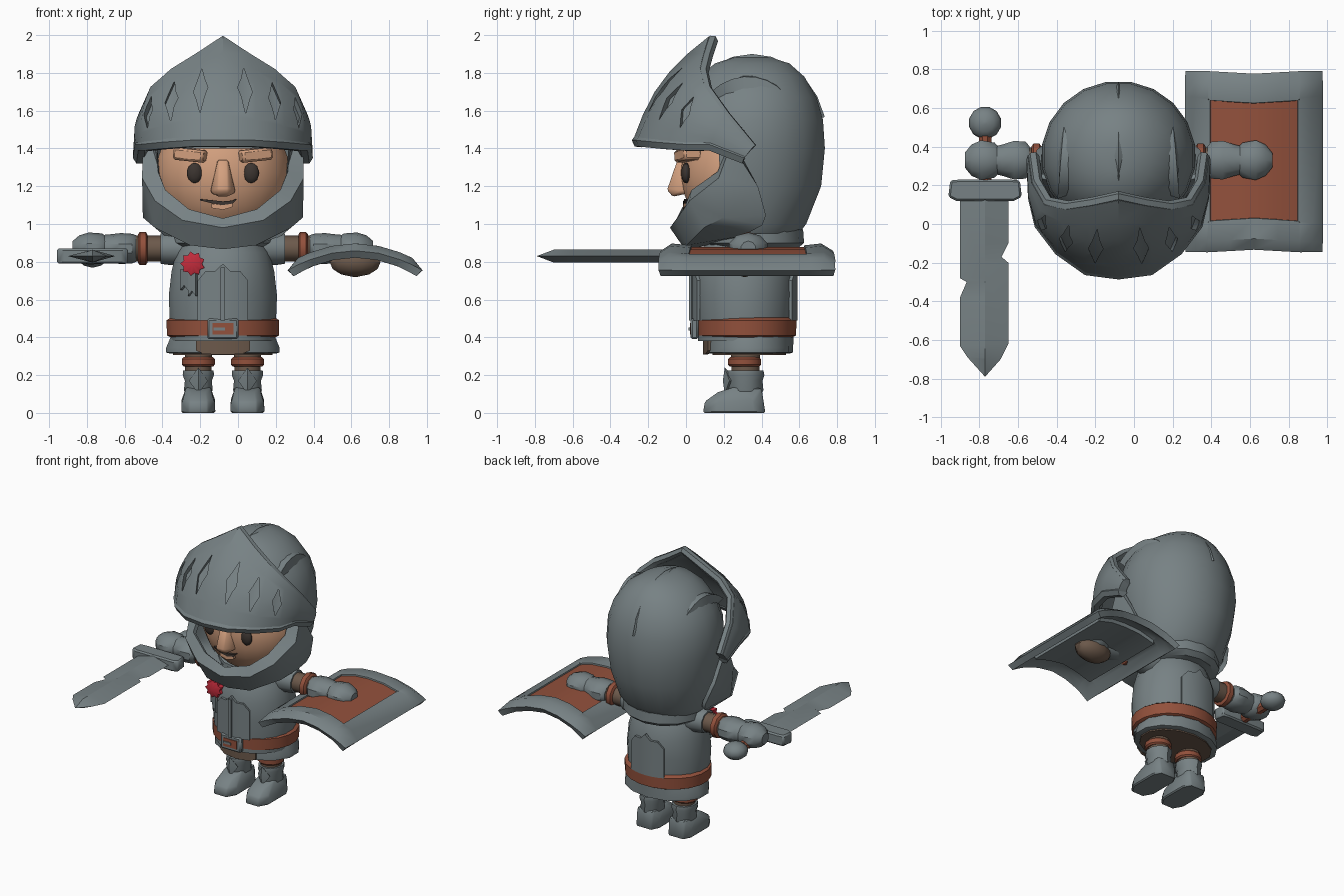
import bpy, bmesh, math
from mathutils import Vector, Matrix

if "Cube" in bpy.data.objects:
    bpy.data.objects.remove(bpy.data.objects["Cube"])

CX = -0.08  # centre line of the figure


def mat(name, rgb):
    m = bpy.data.materials.new(name)
    m.diffuse_color = (*rgb, 1)
    m.use_nodes = True
    m.node_tree.nodes["Principled BSDF"].inputs["Base Color"].default_value = m.diffuse_color
    return m


STEEL = mat("steel grey", (.185, .222, .232))
SKIN = mat("skin", (.65, .35, .21))
RUST = mat("rust leather", (.29, .082, .045))
BROWN = mat("brown cloth", (.15, .10, .07))
DARK = mat("dark eye", (.045, .035, .03))
RED = mat("red ribbon", (.55, .025, .045))


def finish(ob, angle=38):
    """Bake modifiers, then smooth everything below the given angle."""
    dg = bpy.context.evaluated_depsgraph_get()
    me = bpy.data.meshes.new_from_object(ob.evaluated_get(dg))
    name, m = ob.name, ob.data.materials[0]
    bpy.data.objects.remove(ob)
    me.materials.clear()
    me.materials.append(m)
    new = bpy.data.objects.new(name, me)
    bpy.context.collection.objects.link(new)
    me.shade_smooth()
    me.set_sharp_from_angle(angle=math.radians(angle))
    return new


def build(name, verts, faces, m, thick=0, keep=None, hull=False, cutter=None, bevel=0):
    bm = bmesh.new()
    vs = [bm.verts.new(v) for v in verts]
    if hull:
        bmesh.ops.convex_hull(bm, input=vs)
        bmesh.ops.delete(bm, geom=[v for v in bm.verts if not v.link_faces], context='VERTS')
        bmesh.ops.dissolve_limit(bm, angle_limit=.02, verts=bm.verts[:], edges=bm.edges[:])
    else:
        for f in faces:
            bm.faces.new([vs[i] for i in f])
        bmesh.ops.remove_doubles(bm, verts=bm.verts[:], dist=1e-4)
    if keep:
        drop = [f for f in bm.faces if not keep(f.calc_center_median())]
        bmesh.ops.delete(bm, geom=drop, context='FACES')
    bmesh.ops.recalc_face_normals(bm, faces=bm.faces[:])
    me = bpy.data.meshes.new(name)
    bm.to_mesh(me)
    bm.free()
    me.materials.append(m)
    ob = bpy.data.objects.new(name, me)
    bpy.context.collection.objects.link(ob)
    if thick:
        mod = ob.modifiers.new("thickness", 'SOLIDIFY')
        mod.thickness, mod.offset = thick, 0
    if bevel:
        mod = ob.modifiers.new("bevel", 'BEVEL')
        mod.width, mod.segments = bevel, 1
    if cutter:
        mod = ob.modifiers.new("slits", 'BOOLEAN')
        mod.operation, mod.object = 'DIFFERENCE', cutter
    return finish(ob)


def hull(name, pts, m, bevel=0):
    return build(name, pts, [], m, hull=True, bevel=bevel)


def both(pts, x=CX):
    """Points given as (offset, y, z), repeated on both sides of x."""
    return [(x + s * p[0], p[1], p[2]) for p in pts for s in ((1, -1) if p[0] else (1,))]


def box(name, c, size, m, rot=(0, 0), bevel=.01):
    r = Matrix.Rotation(rot[1], 3, 'Z') @ Matrix.Rotation(rot[0], 3, 'Y')
    pts = [Vector(c) + r @ Vector((i * size[0], j * size[1], k * size[2])) / 2
           for i in (-1, 1) for j in (-1, 1) for k in (-1, 1)]
    return hull(name, pts, m, bevel)


def grid(name, rows, m, **kw):
    n = len(rows[0])
    faces = [(i * n + j, i * n + j + 1, (i + 1) * n + j + 1, (i + 1) * n + j)
             for i in range(len(rows) - 1) for j in range(n - 1)]
    return build(name, [p for r in rows for p in r], faces, m, **kw)


def tube(name, axis, c, secs, m, n=16, keep=None):
    """Elliptic sections (position, radius u, radius v) along an axis."""
    verts, faces = [], []
    for t, ru, rv in secs:
        for k in range(n):
            a = 2 * math.pi * (k + .5) / n
            u, v = c[0] + ru * math.cos(a), c[1] + rv * math.sin(a)
            verts.append({'x': (t, u, v), 'y': (u, t, v), 'z': (u, v, t)}[axis])
    for i in range(len(secs) - 1):
        for k in range(n):
            q = (k + 1) % n
            faces.append((i * n + k, i * n + q, (i + 1) * n + q, (i + 1) * n + k))
    faces += [tuple(range(n)), tuple(range((len(secs) - 1) * n, len(secs) * n))]
    return build(name, verts, faces, m, keep=keep)


def ball(name, c, r, m, n=12, axis='z'):
    i = 'xyz'.index(axis)
    o = [k for k in range(3) if k != i]
    rings = max(5, n // 2)
    secs = []
    for k in range(rings + 1):
        a = math.pi * (.03 + .94 * k / rings)
        secs.append((c[i] - r[i] * math.cos(a), r[o[0]] * math.sin(a), r[o[1]] * math.sin(a)))
    return tube(name, axis, (c[o[0]], c[o[1]]), secs, m, n)


def patch(name, cols, cy, rx, ry, m, side=-1, thick=.018):
    """Plate wrapped on an ellipse; columns are (offset, low z, high z)."""
    rows = [[(CX + x, cy + side * ry * math.sqrt(1 - (x / rx) ** 2), z) for z in (a, b)] for x, a, b in cols]
    return grid(name, rows, m, thick=thick)


def rim(name, pts, depth, m):
    cu = bpy.data.curves.new(name, 'CURVE')
    cu.dimensions, cu.bevel_depth, cu.bevel_resolution, cu.use_fill_caps = '3D', depth, 1, True
    sp = cu.splines.new('POLY')
    sp.points.add(len(pts) - 1)
    for p, q in zip(sp.points, pts):
        p.co = (*q, 1)
    cu.materials.append(m)
    ob = bpy.data.objects.new(name, cu)
    bpy.context.collection.objects.link(ob)
    bpy.context.view_layer.update()
    finish(ob)


# Helmet shell, open in front of the face
tube("helmet_shell", 'z', (CX, .35), [(.95, .29, .25), (1, .32, .29), (1.2, .37, .37), (1.4, .4, .39),
     (1.55, .39, .38), (1.67, .35, .345), (1.78, .27, .28), (1.85, .17, .2), (1.885, .06, .09)],
     STEEL, 20, keep=lambda c: c.z > 1.41 or c.y > .2)


# Raised strips over the helmet
def crest(name, d, w, a0, a1, height):
    rows = []
    for i in range(8):
        t = i / 7
        a = math.radians(a0 + (a1 - a0) * t)
        ww, row = w * math.sin(math.pi * (.12 + .8 * t)), []
        for off, up in ((-ww, -.03), (0, height(t)), (ww, -.03)):
            k = math.sqrt(1 - ((d + off) / .4) ** 2)
            p = Vector((d + off, .385 * k * math.cos(a), .435 * k * math.sin(a)))
            row.append(tuple(p * (1 + up) + Vector((CX, .35, 1.45))))
        rows.append(row + [row[0]])
    grid(name, rows, STEEL)


crest("helmet_crest", 0, .05, 120, 15, lambda t: .035)
for s in (1, -1):
    crest("helmet_side_strip", s * .28, .045, 135, 50, lambda t: .13 * (1 - t))

# Visor surface between its lower and upper edge
LOW = [(0, -.25, 1.44), (.16, -.23, 1.44), (.3, -.13, 1.43), (.4, 0, 1.42), (.43, .13, 1.42), (.44, .31, 1.35)]
TOP = [(0, .14, 1.97), (.13, .11, 1.88), (.26, .09, 1.8), (.36, .11, 1.71), (.42, .21, 1.57), (.44, .35, 1.4)]


def visor(u, v):
    s, u = (-1 if u < 0 else 1), min(abs(u), 4.999)
    i, f = int(u), u - int(u)
    a = Vector(LOW[i]).lerp(Vector(LOW[i + 1]), f)
    b = Vector(TOP[i]).lerp(Vector(TOP[i + 1]), f)
    out = ((a + b) / 2 - Vector((0, .35, 1.45))).normalized()
    p = a.lerp(b, v) + out * (.09 * (b - a).length * math.sin(math.pi * v))
    return Vector((CX + s * p.x, p.y, p.z)), Vector((s * out.x, out.y, out.z))


cv, cf = [], []
for u in (.7, 1.7, 2.75, -.7, -1.7, -2.75):
    mid, out = visor(u, .5)
    b = len(cv)
    cv += [visor(u, .08)[0], visor(u + .35, .5)[0], visor(u, .95)[0], visor(u - .35, .5)[0],
           mid + out * .09, mid - out * .012]
    cf += [(b + i, b + (i + 1) % 4, b + e) for i in range(4) for e in (4, 5)]
cutter = build("slit_cutter", cv, cf, STEEL)
cutter.hide_render = True
grid("visor", [[visor(u, v / 5)[0] for v in range(6)] for u in range(-5, 6)], STEEL, thick=.06, cutter=cutter)
bpy.data.objects.remove(cutter)
rim("visor_lower_rim", [visor(u, 0)[0] for u in range(-5, 6)], .037, STEEL)
rim("visor_upper_rim", [visor(u, 1)[0] for u in range(-5, 6)], .03, STEEL)

# Chin and cheek guard
G = [[(0, -.03, 1.02), (0, -.07, .98), (0, 0, .88), (0, .25, .92)],
     [(.18, 0, 1.07), (.21, -.04, 1.02), (.17, .01, .9), (.15, .25, .93)],
     [(.3, .04, 1.17), (.35, .03, 1.12), (.35, .1, .99), (.3, .3, .95)],
     [(.34, .18, 1.27), (.415, .18, 1.24), (.41, .2, 1.04), (.34, .4, 1.0)],
     [(.35, .24, 1.42), (.415, .25, 1.42), (.41, .38, 1.2), (.36, .42, 1.05)]]
rows = [[(CX - x, y, z) for x, y, z in r] for r in G[:0:-1]] + [[(CX + x, y, z) for x, y, z in r] for r in G]
grid("cheek_guard", rows, STEEL, thick=.03)

# Face
ball("face", (CX, .3, 1.27), (.355, .33, .36), SKIN, 24)
hull("nose", both([(.025, -.045, 1.34), (.035, .05, 1.34), (.07, .05, 1.17), (.065, -.03, 1.17),
                   (.03, -.1, 1.18), (.03, -.07, 1.145)]), SKIN, .008)
for s in (1, -1):
    box("brow", (CX + s * .17, .01, 1.365), (.17, .1, .065), SKIN, (-s * .1, s * .35), .012)
    ball("eye", (CX + s * .15, .0, 1.27), (.042, .025, .055), DARK, 14, 'y')
patch("mouth", [(-.12, 1.125, 1.132), (-.06, 1.11, 1.126), (0, 1.1, 1.12), (.05, 1.108, 1.124), (.07, 1.128, 1.133)],
      .3, .325, .307, DARK)
patch("lower_lip", [(-.06, 1.085, 1.108), (0, 1.075, 1.1), (.05, 1.09, 1.108)], .3, .32, .3, SKIN, thick=.03)

# Torso, collar, belt and skirt
tube("torso", 'z', (CX, .31), [(.38, .275, .25), (.5, .285, .255), (.62, .29, .265), (.75, .275, .262),
     (.85, .25, .23), (.93, .2, .19), (1.0, .17, .17)], STEEL, 20)
tube("collar", 'z', (CX, .36), [(.87, .24, .23), (.9, .285, .265), (.97, .28, .26), (1.0, .22, .2)], STEEL, 14)
for side in (-1, 1):
    patch("tabard_panel", [(-.13, .49, .7), (-.09, .49, .75), (-.04, .49, .75), (0, .49, .79), (.04, .49, .75),
                           (.09, .49, .75), (.13, .49, .7)], .31, .29, .272, STEEL, side)
patch("tabard_spine", [(-.012, .49, .77), (.012, .49, .77)], .31, .29, .285, STEEL)
tube("belt", 'z', (CX, .322), [(.4, .28, .245), (.41, .3, .264), (.49, .302, .266), (.505, .28, .245)], RUST, 20)
box("buckle", (CX, .045, .445), (.165, .04, .11), STEEL)
box("buckle_inset", (CX, .025, .445), (.11, .009, .06), RUST, bevel=0)
box("buckle_prong", (CX - .02, .02, .445), (.06, .012, .016), STEEL, bevel=0)
tube("skirt", 'z', (CX, .335), [(.315, .29, .215), (.32, .308, .232), (.345, .308, .232), (.41, .28, .235)], STEEL, 14)
tube("skirt_lining", 'z', (CX, .335), [(.306, .27, .195), (.34, .27, .195)], BROWN, 14)
patch("skirt_gap", [(-.14, .33, .38), (-.1, .312, .38), (0, .308, .38), (.1, .312, .38), (.14, .33, .38)],
      .335, .31, .236, BROWN)

# Rosette with two ribbon tails
star = []
for y, r in ((.1, 1), (.055, 1)):
    for k in range(18):
        q = (.066 if k % 2 else .05) * r
        star.append((-.24 + q * math.cos(k * math.pi / 9), y, .79 + q * math.sin(k * math.pi / 9)))
star.append((-.24, .035, .79))
build("rosette", star, [(k, (k + 1) % 18, 18 + (k + 1) % 18, 18 + k) for k in range(18)]
      + [(18 + k, 18 + (k + 1) % 18, 36) for k in range(18)] + [tuple(range(18))], RED)
for x, z in ((-.2, .65), (-.16, .62)):
    patch("ribbon_tail", [(x - .02, z, .76), (x, z + .025, .76), (x + .02, z, .76)], .31, .29, .28, STEEL)

# Legs and arms on both sides
for s in (1, -1):
    x = CX + s * .13
    tube("leg", 'z', (x, .315), [(.15, .07, .075), (.35, .075, .08)], BROWN, 12)
    tube("knee_cuff", 'z', (x, .31), [(.245, .08, .08), (.255, .09, .09), (.285, .09, .09), (.295, .08, .08)], RUST, 12)
    tube("greave", 'z', (x, .315), [(.1, .07, .085), (.12, .08, .095), (.17, .075, .09), (.2, .087, .1),
                                    (.225, .085, .095)], STEEL, 10)
    hull("shin_plate", both([(.05, .23, .17), (0, .205, .24), (0, .205, .1), (0, .195, .17), (0, .28, .17)], x), STEEL)
    hull("boot", both([(.05, .09, 0), (.09, .16, 0), (.09, .36, 0), (.06, .42, 0), (.05, .1, .06), (.088, .16, .06),
                       (.088, .36, .07), (.045, .17, .11), (.065, .25, .135), (.065, .4, .13)], x), STEEL, .008)
    for name, m, secs in (
            ("shoulder", STEEL, [(.12, .11, .1), (.18, .105, .095), (.3, .085, .085), (.33, .08, .08)]),
            ("sleeve", BROWN, [(.3, .068, .068), (.5, .068, .068)]),
            ("arm_band", RUST, [(.4, .075, .075), (.408, .09, .088), (.44, .09, .088), (.45, .075, .075)]),
            ("gauntlet", STEEL, [(.46, .075, .07), (.48, .1, .078), (.54, .105, .082), (.6, .085, .075), (.66, .07, .07)]),
            ("hand", STEEL, [(.61, .06, .06), (.64, .095, .08), (.71, .108, .085), (.76, .085, .07), (.795, .04, .04)])):
        tube(name, 'x', (.33, .87), [(CX + s * o, u, v) for o, u, v in secs], m, 10)

# Sword with a notched diamond-section blade
edge = [(-.9, .13), (-.9, -.28), (-.865, -.3), (-.9, -.38), (-.9, -.63), (-.86, -.69), (-.77, -.79),
        (-.69, -.7), (-.65, -.62), (-.65, -.2), (-.685, -.17), (-.65, -.1), (-.65, .13)]
n = len(edge)
verts = [(x, y, .83) for x, y in edge]
for h in (.034, -.034):
    verts += [(-.77, max(y, -.7), .83 + h) for x, y in edge]
faces = []
for b in (n, 2 * n):
    for i in range(n - 1):
        tip = verts[b + i] == verts[b + i + 1]
        faces.append((i, i + 1, b + i) if tip else (i, i + 1, b + i + 1, b + i))
build("sword_blade", verts, faces, STEEL)
hull("sword_guard", both([(.15, .12, .79), (.15, .12, .87), (.15, .2, .79), (.15, .2, .87), (.19, .14, .79),
     (.19, .14, .87), (.18, .225, .79), (.18, .225, .87), (.13, .23, .79), (.13, .23, .87)], -.77), STEEL, .01)
tube("sword_handle", 'y', (-.77, .83), [(.2, .035, .035), (.46, .035, .035)], RUST, 8)
ball("sword_pommel", (-.77, .523, .83), (.085, .085, .06), STEEL, 12)


# Curved shield with raised frame, inset panel and boss
def arch(x):
    return .895 - .1 * ((x - .62) / .34) ** 2


xs = [.28, .33, .385, .39, .5, .62, .74, .85, .855, .91, .96]
ys = [-.14, -.09, -.005, 0, .655, .66, .73, .785]
rows = []
for i, x in enumerate(xs):
    row = []
    for j, y in enumerate(ys):
        k = min(i, j, len(xs) - 1 - i, len(ys) - 1 - j)
        drop = (.035, 0, .005, .03)[min(k, 3)]
        bow = .02 * (1 - abs(x - .62) / .34) * (1 if y < .3 else -1)
        row.append((x, y + bow, arch(x) - drop - .02))
    rows.append(row)
grid("shield", rows, STEEL, thick=.045)
grid("shield_panel", [[(x, y, arch(x) - .022) for y in (.01, .645)] for x in xs[3:8]], RUST, thick=.009)
ball("shield_boss", (.62, .31, .8), (.14, .09, .08), BROWN, 12)
